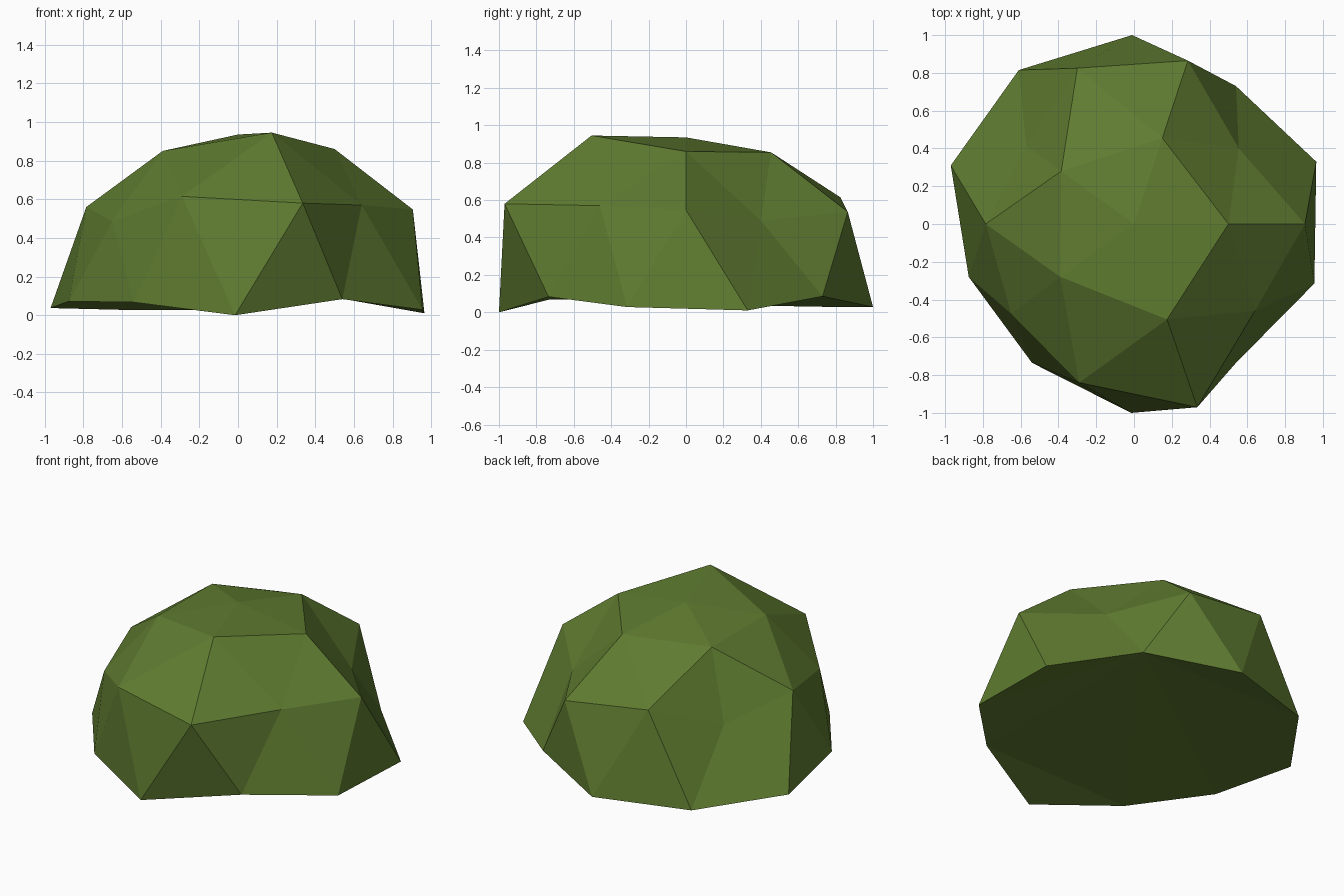
import bpy, bmesh
from mathutils import Vector

if "Cube" in bpy.data.objects:
    bpy.data.objects.remove(bpy.data.objects["Cube"])

# leaf material
green = bpy.data.materials.new("leaf green")
green.diffuse_color = (0.115, 0.2, 0.03, 1)
green.use_nodes = True
green.node_tree.nodes["Principled BSDF"].inputs["Base Color"].default_value = green.diffuse_color

# irregular bush points, ring by ring
crown = [(0, 0, .935), (.5, 0, .86), (.15, .455, .855), (-.385, .28, .848),
         (-.39, -.28, .85), (.175, -.505, .945)]
shoulder = [(.905, 0, .547), (.555, .4, .49), (.285, .865, .537), (-.3, .825, .615),
            (-.57, .415, .435), (-.785, 0, .56), (-.65, -.475, .487),
            (-.29, -.84, .615), (.335, -.97, .58), (.64, -.46, .57)]
rim = [(.965, .33, .01), (.54, .73, .085), (-.01, 1, .028), (-.61, .815, .028),
       (-.97, .31, .037), (-.875, -.28, .072), (-.54, -.735, .067), (-.015, -1, 0),
       (.54, -.735, .083), (.955, -.315, .028)]

# upper half of a low-poly ball
bm = bmesh.new()
bmesh.ops.create_icosphere(bm, subdivisions=2, radius=1)
bmesh.ops.delete(bm, geom=[v for v in bm.verts if v.co.z < -.05], context='VERTS')

# move each ball point to its irregular position
moves = []
for p in map(Vector, crown + shoulder + rim):
    n = p.normalized()
    moves.append((min(bm.verts, key=lambda v: (v.co.normalized() - n).length), p))
for v, p in moves:
    v.co = p

# closed underside
caps = bmesh.ops.holes_fill(bm, edges=[e for e in bm.edges if e.is_boundary], sides=0)["faces"]
bmesh.ops.triangulate(bm, faces=caps)
bmesh.ops.recalc_face_normals(bm, faces=bm.faces[:])

mesh = bpy.data.meshes.new("bush")
bm.to_mesh(mesh)
bm.free()
mesh.materials.append(green)
bpy.context.collection.objects.link(bpy.data.objects.new("bush", mesh))
